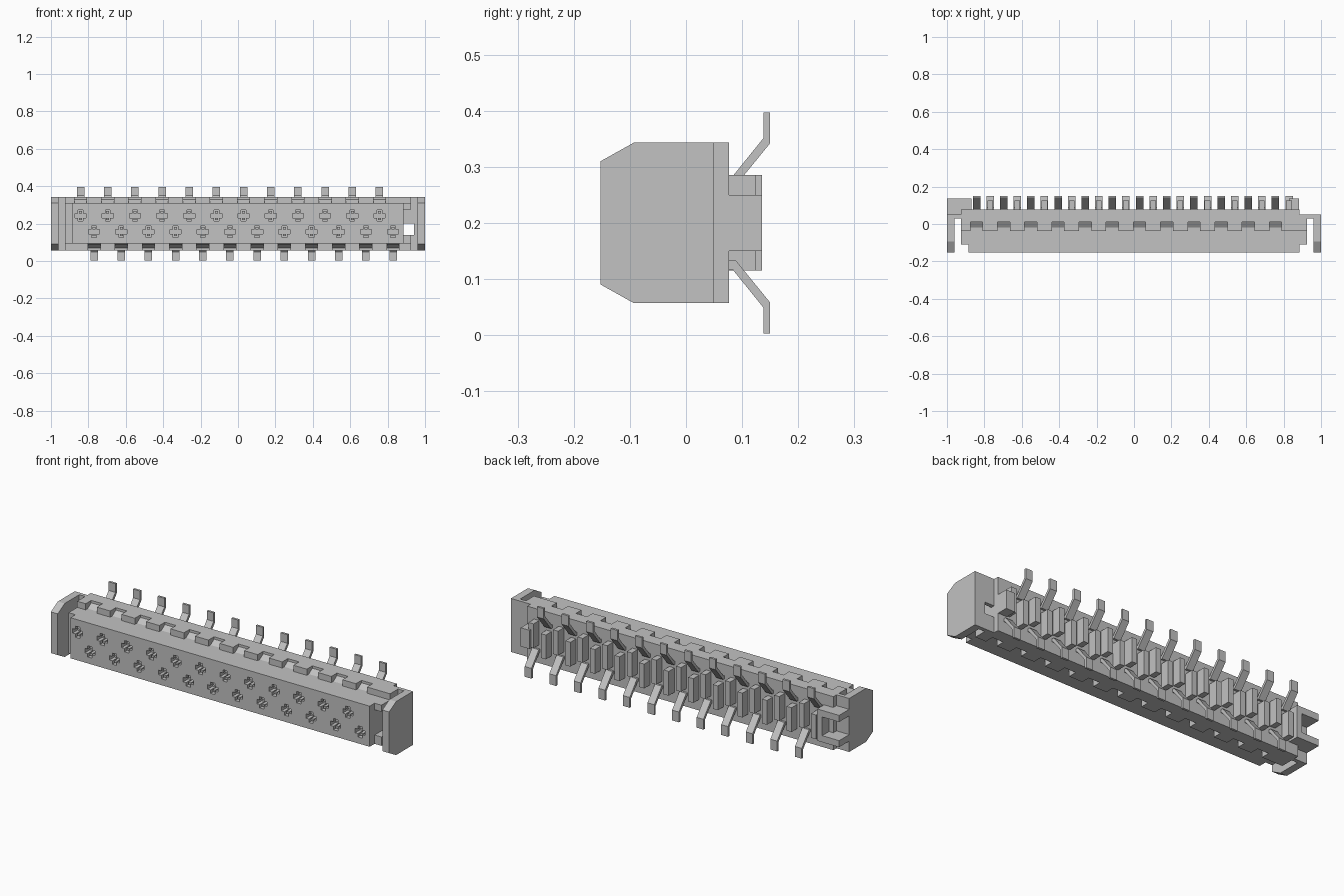
import bpy, bmesh
from mathutils import Vector

if "Cube" in bpy.data.objects:
    bpy.data.objects.remove(bpy.data.objects["Cube"])

grey = bpy.data.materials.new("light grey")
grey.use_nodes = True
COLOUR = (0.54, 0.54, 0.54, 1)
grey.diffuse_color = COLOUR
grey.node_tree.nodes["Principled BSDF"].inputs["Base Color"].default_value = COLOUR

PITCH, COUNT, MID = 0.1453, 12, 0.2
LOW, HIGH = 0.057, 0.343            # full housing height
FLOOR, ROOF = 0.093, 0.31           # front nose height
upper_x = [-0.842 + PITCH * i for i in range(COUNT)]
lower_x = [x + PITCH / 2 for x in upper_x]


def flip(profile):
    """Mirror a (y, z) profile about mid height."""
    return [(y, 2 * MID - z) for y, z in profile]


def extrude(bm, points, vector):
    """Closed prism from a planar loop of points."""
    base = [bm.verts.new(p) for p in points]
    face = bm.faces.new(base)
    new = bmesh.ops.extrude_face_region(bm, geom=[face])["geom"]
    top = [v for v in new if isinstance(v, bmesh.types.BMVert)]
    bmesh.ops.translate(bm, verts=top, vec=Vector(vector))


def prism(bm, profile, x0, x1):
    extrude(bm, [(x0, y, z) for y, z in profile], (x1 - x0, 0, 0))


def box(bm, x0, x1, y0, y1, z0, z1):
    prism(bm, [(y0, z0), (y1, z0), (y1, z1), (y0, z1)], x0, x1)


def finish(bm, name):
    bmesh.ops.recalc_face_normals(bm, faces=bm.faces)
    mesh = bpy.data.meshes.new(name)
    bm.to_mesh(mesh)
    bm.free()
    mesh.materials.append(grey)
    obj = bpy.data.objects.new(name, mesh)
    bpy.context.collection.objects.link(obj)
    return obj


# Front nose with two staggered rows of cross-shaped sockets
bm = bmesh.new()
box(bm, -0.885, 0.885, -0.152, -0.037, FLOOR, ROOF)
nose = finish(bm, "front_nose")

cutter_bm, contact_bm = bmesh.new(), bmesh.new()
quarter = [(0.03, 0.012), (0.013, 0.012), (0.013, 0.03)]
cross = []
for sx, sz, order in ((1, 1, 1), (-1, 1, -1), (-1, -1, 1), (1, -1, -1)):
    cross += [(sx * a, sz * b) for a, b in quarter[::order]]
for row, z in ((upper_x, 0.243), (lower_x, 0.157)):
    for x in row:
        extrude(cutter_bm, [(x + a, -0.2, z + b) for a, b in cross], (0, 0.09, 0))
        for side in (-1, 1):
            c = z + side * 0.018
            box(contact_bm, x - 0.008, x + 0.008, -0.14, -0.1, c - 0.006, c + 0.006)
cutter = finish(cutter_bm, "socket_cutter")
cutter.hide_render = True
cutter.hide_set(True)
cutter.display_type = 'WIRE'
finish(contact_bm, "socket_contacts")
cut = nose.modifiers.new("sockets", 'BOOLEAN')
cut.operation, cut.solver, cut.object = 'DIFFERENCE', 'EXACT', cutter

# Rear flange, notched along its upper and lower front edges
bm = bmesh.new()
box(bm, -0.885, 0.885, -0.037, 0.01, FLOOR, ROOF)
box(bm, -0.925, 0.885, 0.01, 0.077, LOW, HIGH)
ramp = [(-0.02, ROOF), (0.01, ROOF), (0.01, 0.33)]
for row, z0, z1, shape in ((upper_x, ROOF, HIGH, ramp),
                           (lower_x, LOW, FLOOR, flip(ramp))):
    start = -0.885
    for x in row:
        box(bm, start, x - 0.033, -0.037, 0.01, z0, z1)
        prism(bm, shape, x - 0.033, x + 0.033)
        start = x + 0.033
    box(bm, start, 0.885, -0.037, 0.01, z0, z1)
finish(bm, "rear_flange")

# Shoulders beside the nose: solid on one end, with a pocket on the other
bm = bmesh.new()
box(bm, -0.925, -0.885, -0.11, -0.037, FLOOR, ROOF)
box(bm, -0.925, -0.885, -0.037, 0.05, LOW, HIGH)
for z0, z1, f0, f1 in ((FLOOR, 0.14, LOW, 0.14), (0.275, ROOF, 0.275, HIGH)):
    box(bm, 0.885, 0.925, -0.11, -0.037, z0, z1)
    box(bm, 0.885, 0.925, -0.037, 0.04, f0, f1)
finish(bm, "end_shoulders")

# Chamfered end plates
bm = bmesh.new()
outline = [(-0.152, 0.09), (-0.093, LOW), (0.05, LOW),
           (0.05, HIGH), (-0.093, HIGH), (-0.152, ROOF)]
prism(bm, outline, -1, -0.96)
prism(bm, outline, 0.96, 1)
finish(bm, "end_plates")

# Webs joining plates to the flange, one with a through window
bm = bmesh.new()
box(bm, -0.97, -0.9, 0.03, 0.05, LOW, HIGH)
box(bm, 0.88, 0.97, 0.03, 0.05, LOW, 0.14)
box(bm, 0.88, 0.97, 0.03, 0.05, 0.2, HIGH)
box(bm, 0.94, 0.97, 0.03, 0.05, 0.14, 0.2)
finish(bm, "end_webs")

# Rear locating blocks and the forked bracket
bm = bmesh.new()
box(bm, 0.83, 0.883, 0.07, 0.135, 0.15, 0.25)
finish(bm, "locating_block")
bm = bmesh.new()
box(bm, -0.9, -0.87, 0.07, 0.135, 0.15, 0.25)
for z0, z1 in ((0.115, 0.15), (0.25, 0.285)):
    box(bm, -1, -0.87, 0.04, 0.135, z0, z1)
finish(bm, "forked_bracket")

# Bent solder pins and the rear ribs that sit in line with them
pin = [(0.07, 0.266), (0.088, 0.266), (0.15, 0.342), (0.15, 0.397),
       (0.138, 0.397), (0.138, 0.351), (0.083, 0.283), (0.07, 0.283)]
rib = [(0.07, 0.115), (0.125, 0.115), (0.125, 0.245), (0.07, 0.245)]
for name, row, change in (("upper", upper_x, list), ("lower", lower_x, flip)):
    pins, ribs = bmesh.new(), bmesh.new()
    for x in row:
        prism(pins, change(pin), x - 0.02, x + 0.02)
        prism(ribs, change(rib), x - 0.015, x + 0.015)
    finish(pins, name + "_pins")
    finish(ribs, name + "_ribs")
